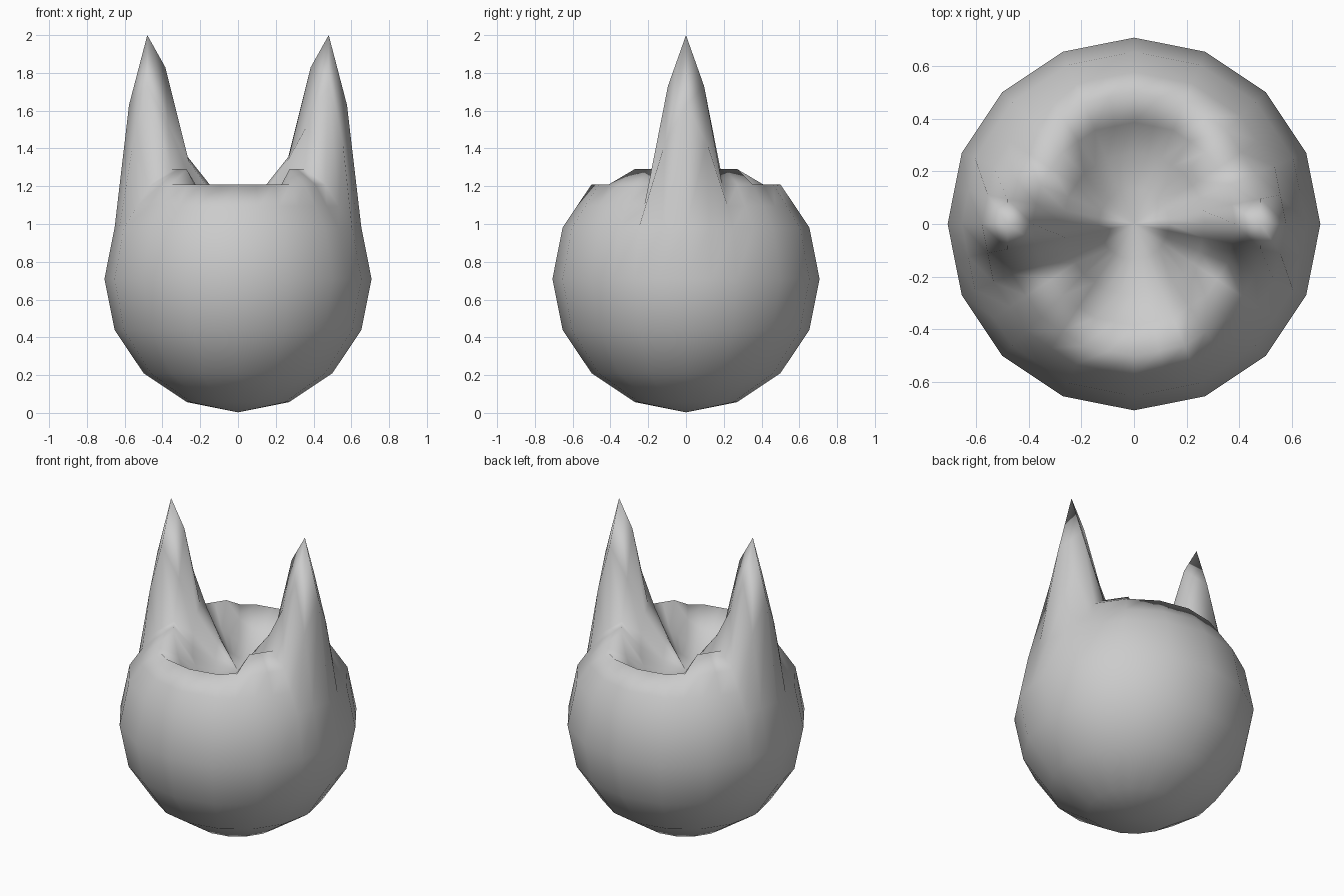
import bpy, bmesh, math

if "Cube" in bpy.data.objects:
    bpy.data.objects.remove(bpy.data.objects["Cube"])

R, CZ = 0.707, 0.71
SEG = 32

# Lower rings of the 16-sided ball: (radius, height), bottom to shoulder
rings = []
for i in range(1, 6):
    a = math.radians(22.5 * i)
    rings.append((R * math.sin(a), [CZ - R * math.cos(a)] * 9))

# Top rings: heights over one quarter turn, from the ear axis (x) to front/back
rings += [
    (0.577, [1.63, 1.43] + [1.095] * 7),
    (0.495, [2.00, 1.73] + [1.21] * 7),
    (0.385, [1.83, 1.53, 1.29, 1.29, 1.29, 1.17, 1.11, 1.10, 1.09]),
    (0.270, [1.36, 1.33, 1.22, 1.16, 1.12, 1.08, 1.05, 1.04, 1.03]),
    (0.135, [1.19, 1.15, 1.10, 1.07, 1.05, 1.03, 1.02, 1.01, 1.01]),
]


def quarter(k):
    k %= 16
    return k if k <= 8 else 16 - k


bm = bmesh.new()
bottom = bm.verts.new((0, 0, CZ - R))
pole = bm.verts.new((0, 0, 1.01))
loops = []
for n, (r, heights) in enumerate(rings):
    loop = []
    for k in range(SEG):
        a = 2 * math.pi * k / SEG
        rr = r * (math.cos(math.pi / 16) if k % 2 else 1)   # in-between points lie on flat sides
        if n == 6:
            rr *= 0.97 if k % 16 == 0 else 1.01              # ear tips lean in slightly
        loop.append(bm.verts.new((rr * math.cos(a), rr * math.sin(a), heights[quarter(k)])))
    loops.append(loop)

# Skin the rings and close both ends
for k in range(SEG):
    j = (k + 1) % SEG
    for lo, hi in zip(loops, loops[1:]):
        bm.faces.new((lo[k], lo[j], hi[j], hi[k]))
    bm.faces.new((bottom, loops[0][j], loops[0][k]))
    bm.faces.new((loops[-1][k], loops[-1][j], pole))
bmesh.ops.recalc_face_normals(bm, faces=bm.faces)
for f in bm.faces:
    f.smooth = True

mesh = bpy.data.meshes.new("eared_ball")
bm.to_mesh(mesh)
bm.free()
bpy.context.collection.objects.link(bpy.data.objects.new("eared_ball", mesh))
